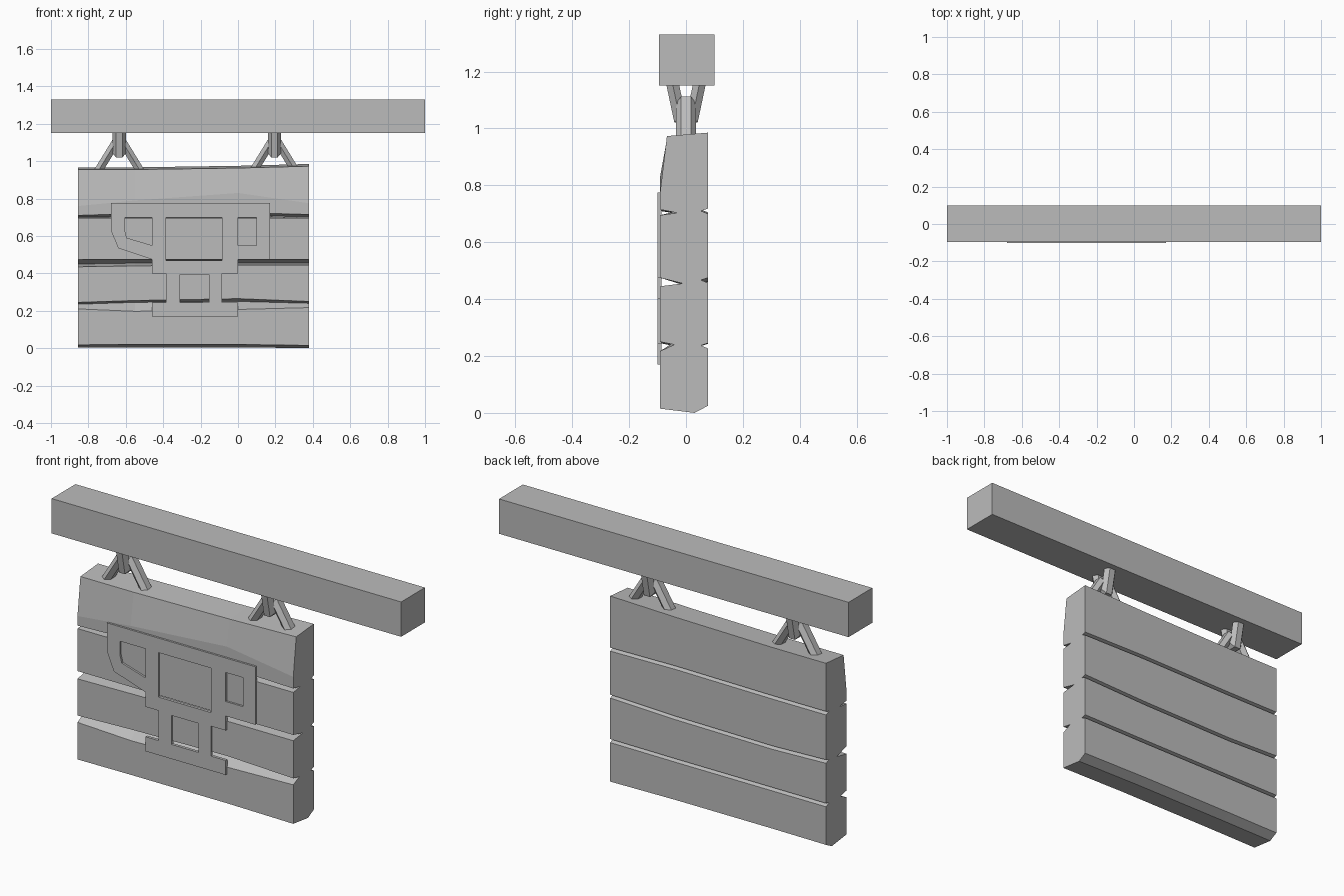
import bpy, bmesh
from mathutils import Vector

cube = bpy.data.objects.get("Cube")
if cube:
    bpy.data.objects.remove(cube, do_unlink=True)

GREY = (0.5, 0.5, 0.5, 1)
grey = bpy.data.materials.new("plain grey")
grey.use_nodes = True
grey.diffuse_color = GREY
grey.node_tree.nodes["Principled BSDF"].inputs["Base Color"].default_value = GREY


def finish(bm, name):
    bmesh.ops.recalc_face_normals(bm, faces=bm.faces)
    mesh = bpy.data.meshes.new(name)
    bm.to_mesh(mesh)
    bm.free()
    mesh.materials.append(grey)
    obj = bpy.data.objects.new(name, mesh)
    bpy.context.collection.objects.link(obj)
    return obj


def loft(rings, name):
    """Skin a row of matching closed rings and cap both ends."""
    bm = bmesh.new()
    rows = [[bm.verts.new(p) for p in ring] for ring in rings]
    n = len(rows[0])
    for a, b in zip(rows, rows[1:]):
        for i in range(n):
            j = (i + 1) % n
            bm.faces.new((a[i], a[j], b[j], b[i]))
    bm.faces.new(rows[0])
    bm.faces.new(rows[-1])
    return finish(bm, name)


# Overhead beam
beam = [(-0.095, 1.15), (0.1, 1.15), (0.1, 1.33), (-0.095, 1.33)]
loft([[(x, y, z) for y, z in beam] for x in (-1, 1)], "beam")


# Plank board: a grooved section that wanders along its length
FRONT, BACK = -0.091, 0.077


def board_section(x, top, crease, bottom, front_grooves, back_grooves):
    pts = [(FRONT, bottom + 0.015), (0.03, bottom), (BACK, bottom + 0.025)]
    for z in back_grooves:
        pts += [(BACK, z - 0.01), (BACK - 0.025, z), (BACK, z + 0.008)]
    pts += [(BACK, top), (-0.067, top - 0.012), (FRONT, crease)]
    for upper, deep, lower, depth in front_grooves:
        pts += [(FRONT, upper), (FRONT + depth, deep), (FRONT, lower)]
    return [(x, y, z) for y, z in pts]


stations = [
    (-0.855, 0.967, 0.76, 0.003,
     [(0.71, 0.7, 0.695, 0.06), (0.475, 0.45, 0.435, 0.08), (0.245, 0.235, 0.21, 0.05)],
     (0.235, 0.46, 0.71)),
    (-0.55, 0.967, 0.79, 0.005,
     [(0.72, 0.705, 0.695, 0.06), (0.475, 0.455, 0.44, 0.08), (0.255, 0.245, 0.197, 0.05)],
     (0.235, 0.45, 0.71)),
    (0.0, 0.975, 0.83, 0.005,
     [(0.725, 0.71, 0.695, 0.06), (0.475, 0.455, 0.445, 0.08), (0.265, 0.25, 0.207, 0.05)],
     (0.235, 0.455, 0.715)),
    (0.38, 0.985, 0.775, 0.0,
     [(0.715, 0.703, 0.695, 0.06), (0.475, 0.455, 0.445, 0.08), (0.25, 0.24, 0.217, 0.05)],
     (0.237, 0.467, 0.71)),
]
loft([board_section(*s) for s in stations], "plank_board")


# Raised emblem plate with four openings
def rect(x0, x1, z0, z1):
    return [(x0, z0), (x1, z0), (x1, z1), (x0, z1)]


outline = [(-0.68, 0.775), (0.17, 0.775), (0.17, 0.475), (0, 0.475), (0, 0.4),
           (-0.085, 0.4), (-0.085, 0.245), (0, 0.245), (0, 0.17), (-0.46, 0.17),
           (-0.46, 0.245), (-0.385, 0.245), (-0.385, 0.4), (-0.46, 0.4),
           (-0.46, 0.475), (-0.64, 0.535), (-0.68, 0.63)]
horn_hole = [(-0.605, 0.7), (-0.46, 0.7), (-0.46, 0.55), (-0.595, 0.59), (-0.605, 0.63)]
loops = [outline, horn_hole, rect(-0.385, -0.085, 0.47, 0.7),
         rect(0, 0.1, 0.55, 0.7), rect(-0.31, -0.155, 0.245, 0.395)]
bm = bmesh.new()
for loop in loops:
    vs = [bm.verts.new((x, -0.101, z)) for x, z in loop]
    for a, b in zip(vs, vs[1:] + vs[:1]):
        bm.edges.new((a, b))
bmesh.ops.triangle_fill(bm, edges=bm.edges[:], use_beauty=True, normal=(0, -1, 0))
solid = bmesh.ops.extrude_face_region(bm, geom=bm.faces[:], use_keep_orig=True)
moved = [v for v in solid["geom"] if isinstance(v, bmesh.types.BMVert)]
bmesh.ops.translate(bm, verts=moved, vec=(0, 0.015, 0))
bmesh.ops.dissolve_limit(bm, angle_limit=0.01, verts=bm.verts[:], edges=bm.edges[:])
finish(bm, "emblem_plate")

# Hanging links: a hexagonal bar bent round a flat-ended V
HEX = [(-0.035, 0), (-0.017, 0.022), (0.017, 0.022),
       (0.035, 0), (0.017, -0.022), (-0.017, -0.022)]


def link(name, x, half_path, along, across):
    path = half_path + [(-u, z) for u, z in reversed(half_path)]
    pts = [Vector(p) for p in path]
    dirs = [(b - a).normalized() for a, b in zip(pts, pts[1:])]
    rings = []
    for i, p in enumerate(pts):
        d0, d1 = dirs[max(i - 1, 0)], dirs[min(i, len(dirs) - 1)]
        tangent = (d0 + d1).normalized()
        miter = Vector((-tangent.y, tangent.x)) / tangent.dot(d0)
        ring = []
        for side, out in HEX:
            q = p + miter * out
            ring.append(Vector((x, 0, q.y)) + along * q.x + across * side)
        rings.append(ring)
    loft(rings, name)


X, Y = Vector((1, 0, 0)), Vector((0, 1, 0))
for side, x in (("right", -0.635), ("left", 0.195)):
    link(side + "_upper_link", x, [(0.05, 1.17), (0.023, 1.042)], Y, X)
    link(side + "_lower_link", x, [(0.117, 0.94), (0.025, 1.09)], X, Y)
